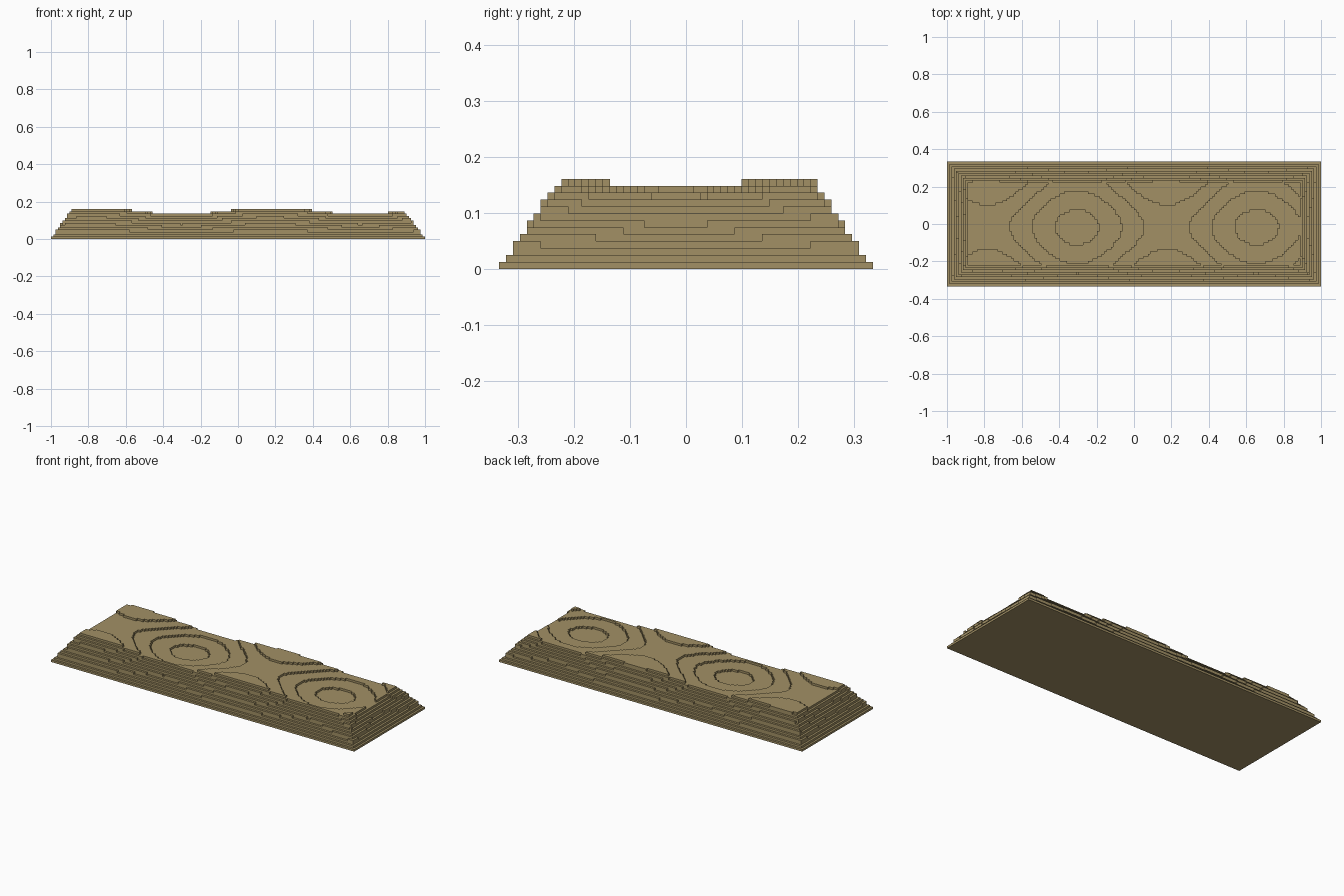
import bpy, bmesh, math

if "Cube" in bpy.data.objects:
    bpy.data.objects.remove(bpy.data.objects["Cube"])

NX, NY = 162, 54          # terrace cells along x and y
S = 2.0 / NX              # cell size, also the step height

earth = bpy.data.materials.new("sandy_earth")
earth.diffuse_color = (0.36, 0.28, 0.13, 1)
earth.use_nodes = True
earth.node_tree.nodes["Principled BSDF"].inputs["Base Color"].default_value = earth.diffuse_color


def level(i, j):
    """Number of steps in a cell: rolling top, falling off to the rim."""
    if not (0 <= i < NX and 0 <= j < NY):
        return 0
    x, y = (i + 0.5) * S - 1, (j + 0.5 - NY / 2) * S
    wave = 12 - 1.4 * (math.cos(6.54 * (x + 0.305)) + 0.707)
    wave += 1.12 * (1 - math.cos(9.3 * (y + 0.017)))
    rim = min(i, j, NX - 1 - i, NY - 1 - j)
    slope = min(1, (rim + 0.85) / 9.6)
    return max(1, min(13, math.floor(wave * slope)))


bm = bmesh.new()
cache = {}


def vert(i, j, k):
    if (i, j, k) not in cache:
        cache[i, j, k] = bm.verts.new((i * S - 1, (j - NY / 2) * S, k * S))
    return cache[i, j, k]


def quad(*corners):
    bm.faces.new([vert(*c) for c in corners])


for i in range(NX):
    for j in range(NY):
        h = level(i, j)
        # flat tread and underside
        quad((i, j, h), (i + 1, j, h), (i + 1, j + 1, h), (i, j + 1, h))
        quad((i, j, 0), (i, j + 1, 0), (i + 1, j + 1, 0), (i + 1, j, 0))
        # risers down to each lower neighbour
        for di, dj, a, b in ((0, -1, (i, j), (i + 1, j)),
                             (1, 0, (i + 1, j), (i + 1, j + 1)),
                             (0, 1, (i + 1, j + 1), (i, j + 1)),
                             (-1, 0, (i, j + 1), (i, j))):
            for k in range(level(i + di, j + dj), h):
                quad((*a, k), (*b, k), (*b, k + 1), (*a, k + 1))

mesh = bpy.data.meshes.new("terraced_mound")
bm.to_mesh(mesh)
bm.free()
mesh.materials.append(earth)
mound = bpy.data.objects.new("terraced_mound", mesh)
bpy.context.collection.objects.link(mound)
